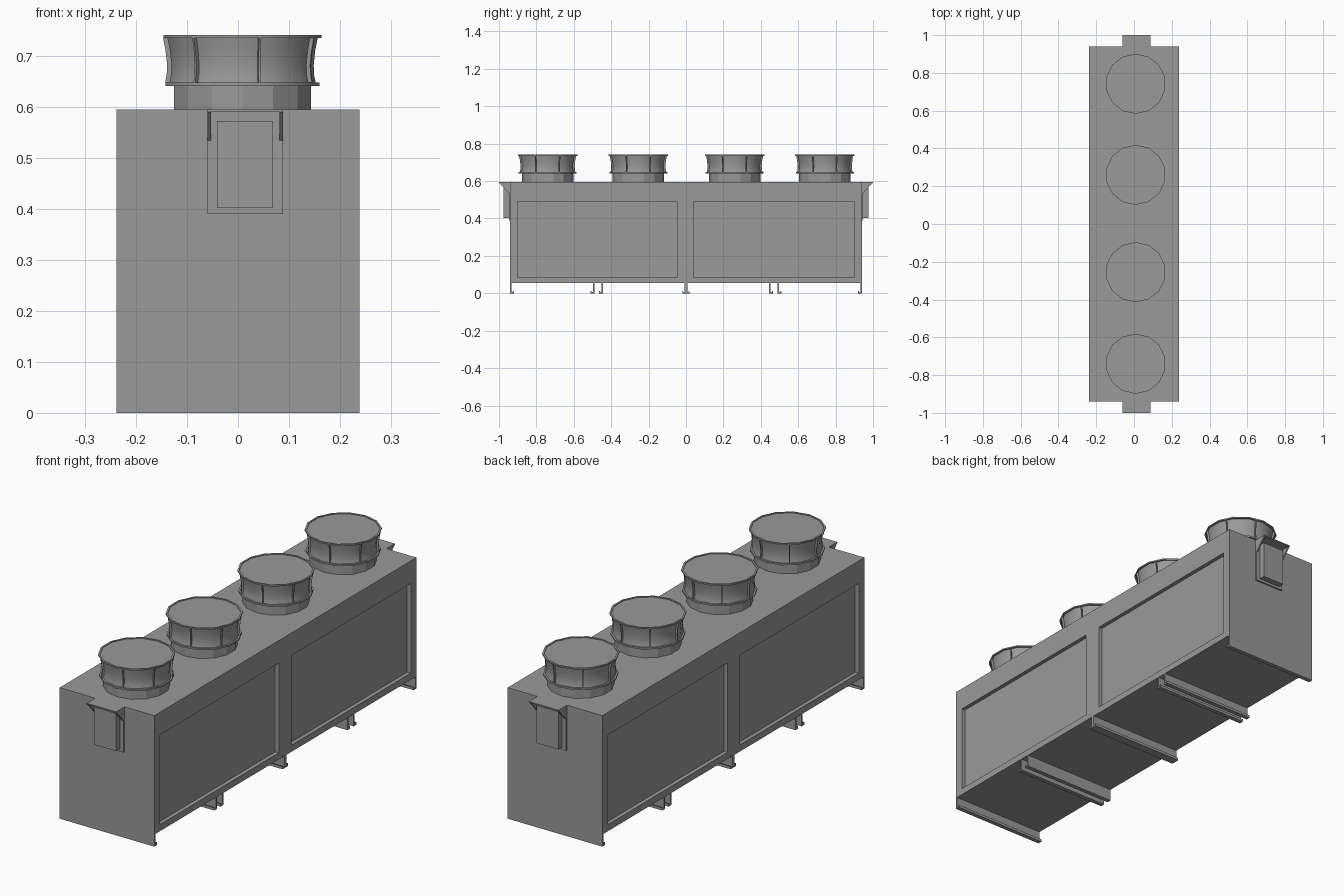
import bpy, bmesh
from math import pi, sin, cos, radians

if "Cube" in bpy.data.objects:
    bpy.data.objects.remove(bpy.data.objects["Cube"])

# Single painted-metal colour
GREY = (0.32, 0.32, 0.32, 1)
metal = bpy.data.materials.new("plain grey metal")
metal.use_nodes = True
metal.diffuse_color = GREY
metal.node_tree.nodes["Principled BSDF"].inputs["Base Color"].default_value = GREY


def finish(name, bm):
    bmesh.ops.recalc_face_normals(bm, faces=bm.faces)
    mesh = bpy.data.meshes.new(name)
    bm.to_mesh(mesh)
    bm.free()
    mesh.materials.append(metal)
    obj = bpy.data.objects.new(name, mesh)
    bpy.context.collection.objects.link(obj)
    return obj


def add_box(bm, x, y, z):
    verts = bmesh.ops.create_cube(bm, size=1)["verts"]
    for v in verts:
        for i, (a, b) in enumerate((x, y, z)):
            v.co[i] = (a + b) / 2 + v.co[i] * (b - a)


def box(name, x, y, z):
    bm = bmesh.new()
    add_box(bm, x, y, z)
    return finish(name, bm)


def prism(name, outline, x0, x1):
    """Extrude a (y, z) outline along x."""
    bm = bmesh.new()
    face = bm.faces.new([bm.verts.new((x0, y, z)) for y, z in outline])
    new = bmesh.ops.extrude_face_region(bm, geom=[face])["geom"]
    for v in new:
        if isinstance(v, bmesh.types.BMVert):
            v.co.x = x1
    return finish(name, bm)


def turned(name, profile, centre, sides=14):
    """Closed lathe of (radius, z) points, capped at both ends."""
    bm = bmesh.new()
    rings = []
    for r, z in profile:
        angles = [2 * pi * k / sides for k in range(sides)]
        rings.append([bm.verts.new((centre[0] + r * sin(a), centre[1] - r * cos(a), z))
                      for a in angles])
    for low, high in zip(rings, rings[1:]):
        for k in range(sides):
            n = (k + 1) % sides
            bm.faces.new((low[k], low[n], high[n], high[k]))
    bm.faces.new(rings[0])
    bm.faces.new(rings[-1])
    return finish(name, bm)


HALF_W, HALF_L, FLOOR, ROOF = 0.238, 0.94, 0.055, 0.595

# Casing core, with raised frames leaving two sunken panels on each long side
RECESS = 0.018
box("casing", (-HALF_W + RECESS, HALF_W - RECESS), (-HALF_L, HALF_L), (FLOOR, ROOF))
for label, s in (("left", 1), ("right", -1)):
    bm = bmesh.new()
    ys = (-HALF_L, -0.9, -0.047, 0.043, 0.9, HALF_L)
    zs = (FLOOR, 0.085, 0.492, ROOF)
    grid = [[bm.verts.new((s * HALF_W, y, z)) for z in zs] for y in ys]
    for i in range(len(ys) - 1):
        for j in range(len(zs) - 1):
            if j == 1 and i in (1, 3):
                continue
            bm.faces.new((grid[i][j], grid[i + 1][j], grid[i + 1][j + 1], grid[i][j + 1]))
    faces = list(bm.faces)
    new = bmesh.ops.extrude_face_region(bm, geom=faces, use_keep_orig=True)["geom"]
    for v in new:
        if isinstance(v, bmesh.types.BMVert):
            v.co.x -= s * RECESS
    finish(label + "_panel_frame", bm)

# Support rails: channel section, flanges pointing along dirn
T, FLANGE = 0.007, 0.02
rails = [(-HALF_L, 1), (HALF_L, -1), (-0.49, -1), (-0.445, -1),
         (0.49, 1), (0.445, 1), (0, 1), (0, -1)]
for n, (y, d) in enumerate(rails):
    outline = [(0, FLOOR), (0, 0), (FLANGE, 0), (FLANGE, 0.012),
               (FLANGE - 0.004, 0.012), (FLANGE - 0.004, T), (T, T), (T, FLOOR)]
    prism("support_rail_%d" % (n + 1), [(y + d * a, z) for a, z in outline],
          -HALF_W, HALF_W)

# Electrical cabinets under rain hoods, one on each end
for label, s in (("front", -1), ("back", 1)):
    def span(a, b):
        return tuple(sorted((s * a, s * b)))
    box(label + "_cabinet_back_plate", (-0.06, 0.088), span(HALF_L, 0.947), (0.39, 0.59))
    box(label + "_cabinet", (-0.041, 0.069), span(HALF_L, 0.975), (0.402, 0.573))
    box(label + "_hood_top", (-0.06, 0.088), span(HALF_L, 1), (0.59, ROOF))
    for side, x in (("right", -0.06), ("left", 0.081)):
        prism(label + "_hood_cheek_" + side,
              [(s * HALF_L, 0.527), (s * 1.0, 0.592), (s * HALF_L, 0.592)], x, x + 0.007)

# Fans: faceted collar, waisted barrel with rims, seven ribs
FAN_X = 0.009
waist = [(0.147, 0.648), (0.144, 0.662), (0.143, 0.682), (0.146, 0.71), (0.151, 0.735)]
for n, y in enumerate((-0.74, -0.255, 0.26, 0.742)):
    c = (FAN_X, y)
    fan = "fan_%d_" % (n + 1)
    turned(fan + "collar", [(0.138, ROOF - 0.005), (0.138, 0.642)], c)
    barrel = turned(fan + "barrel",
                    [(0.155, 0.641), (0.155, 0.648)] + waist +
                    [(0.159, 0.735), (0.159, 0.741), (0.151, 0.741), (0.151, 0.738)], c)
    bpy.ops.object.select_all(action='DESELECT')
    barrel.select_set(True)
    bpy.context.view_layer.objects.active = barrel
    bpy.ops.object.shade_smooth_by_angle(angle=radians(28))
    bm = bmesh.new()
    for k in range(7):
        a = -pi / 2 + 2 * pi * k / 7
        out, side = (sin(a), -cos(a)), (cos(a), sin(a))
        columns = []
        for r, z in waist:
            columns.append([bm.verts.new((c[0] + rr * out[0] + w * side[0],
                                          c[1] + rr * out[1] + w * side[1], z))
                            for rr, w in ((r - 0.012, -0.002), (r + 0.005, -0.002),
                                          (r + 0.005, 0.002), (r - 0.012, 0.002))])
        for low, high in zip(columns, columns[1:]):
            for i in range(4):
                j = (i + 1) % 4
                bm.faces.new((low[i], low[j], high[j], high[i]))
        bm.faces.new(columns[0])
        bm.faces.new(columns[-1])
    finish(fan + "ribs", bm)
